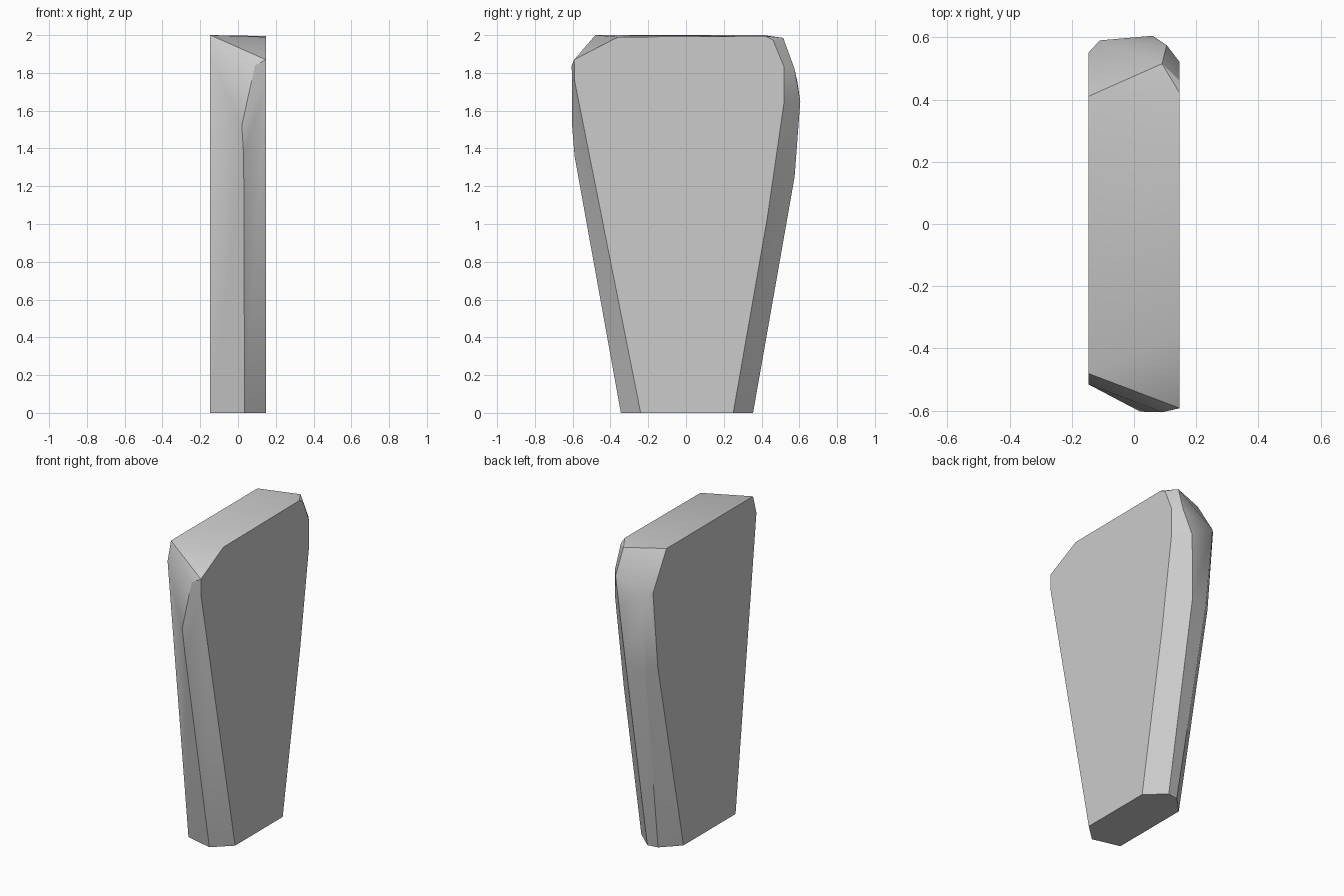
import bpy, bmesh, math

if "Cube" in bpy.data.objects:
    bpy.data.objects.remove(bpy.data.objects["Cube"])

W = 0.147  # half thickness of the slab

# Foot outline (x, y) at ground level
foot = [(W, -.24), (W, .25), (.03, .355), (-.04, .345),
        (-W, .236), (-W, -.30), (.035, -.345)]
corners = [(x, y, 0) for x, y in foot]

# Front edge: chipped shoulder leaning towards -y
corners += [(W, -.36, 1.99), (W, -.592, 1.87), (W, -.59, 1.76),
            (.09, -.605, 1.84), (.02, -.603, 1.52), (.03, -.59, 1.36),
            (-W, -.48, 2.0), (-W, -.515, 1.88)]

# Back edge: softer worn shoulder towards +y
corners += [(W, .42, 1.995), (W, .46, 1.975), (W, .52, 1.83), (W, .52, 1.65),
            (W, .43, 1.03), (.09, .515, 1.985), (.105, .575, 1.82),
            (.06, .605, 1.65), (.03, .575, 1.25), (-.11, .59, 1.75),
            (-.09, .55, 1.24), (-W, .41, 2.0), (-W, .55, 1.76), (-W, .50, 1.26)]

# Wrap the corners into one faceted stone
bm = bmesh.new()
for c in corners:
    bm.verts.new(c)
hull = bmesh.ops.convex_hull(bm, input=bm.verts)
loose = [v for v in bm.verts if not v.link_faces]
bmesh.ops.delete(bm, geom=loose, context='VERTS')
bmesh.ops.dissolve_limit(bm, angle_limit=math.radians(1), verts=bm.verts, edges=bm.edges)
bmesh.ops.recalc_face_normals(bm, faces=bm.faces)
mesh = bpy.data.meshes.new("stone_slab")
bm.to_mesh(mesh)
bm.free()

slab = bpy.data.objects.new("stone_slab", mesh)
bpy.context.collection.objects.link(slab)
bpy.context.view_layer.objects.active = slab
slab.select_set(True)
bpy.ops.object.shade_smooth_by_angle(angle=math.radians(30))
